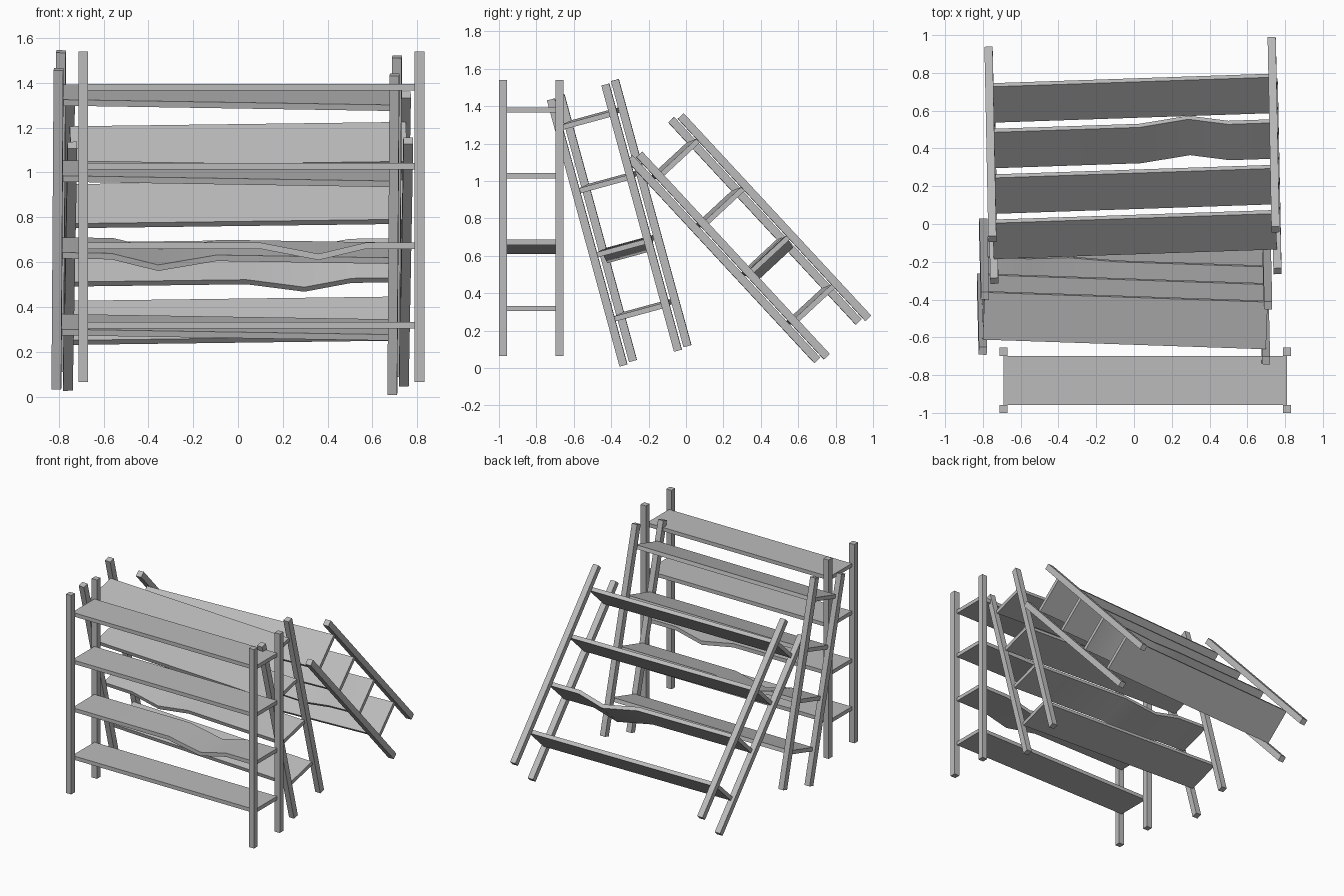
import bpy, bmesh
from mathutils import Vector, Matrix

if "Cube" in bpy.data.objects:
    bpy.data.objects.remove(bpy.data.objects["Cube"])

grey = bpy.data.materials.new("plain grey")
grey.use_nodes = True
colour = (0.5, 0.5, 0.5, 1)
grey.diffuse_color = colour
grey.node_tree.nodes["Principled BSDF"].inputs["Base Color"].default_value = colour

POST, HEIGHT = 0.043, 1.475
HALF_W, HALF_D = 0.75, 0.151
THICK = 0.028


def add_object(name, bm, frame):
    bmesh.ops.recalc_face_normals(bm, faces=bm.faces)
    mesh = bpy.data.meshes.new(name)
    bm.to_mesh(mesh)
    bm.free()
    mesh.materials.append(grey)
    obj = bpy.data.objects.new(name, mesh)
    obj.matrix_world = frame
    bpy.context.collection.objects.link(obj)
    return obj


def box(name, size, centre, frame):
    bm = bmesh.new()
    bmesh.ops.create_cube(bm, size=1)
    bmesh.ops.scale(bm, vec=size, verts=bm.verts)
    bmesh.ops.translate(bm, vec=centre, verts=bm.verts)
    return add_object(name, bm, frame)


def sagging_board(name, height, depth, frame):
    # Side profile of the cracked board, extruded across the depth
    line = [(-HALF_W, 0), (0.04, 0), (0.30, -0.05), (0.51, 0), (HALF_W, 0)]
    bm = bmesh.new()
    for (x0, z0), (x1, z1) in zip(line, line[1:]):
        low, high = height - THICK / 2, height + THICK / 2
        bm.faces.new([bm.verts.new((x, -depth / 2, z)) for x, z in
                      ((x0, z0 + low), (x1, z1 + low), (x1, z1 + high), (x0, z0 + high))])
    bmesh.ops.remove_doubles(bm, verts=bm.verts, dist=0.0001)
    grown = bmesh.ops.extrude_face_region(bm, geom=bm.faces[:])
    moved = [v for v in grown["geom"] if isinstance(v, bmesh.types.BMVert)]
    bmesh.ops.translate(bm, vec=(0, depth, 0), verts=moved)
    obj = add_object(name, bm, frame)
    bpy.ops.object.select_all(action="DESELECT")
    obj.select_set(True)
    bpy.context.view_layer.objects.active = obj
    bpy.ops.object.shade_smooth_by_angle(angle=0.5)


def rack(name, base, across, up, turned=False):
    # Square frame from the rack's width and height directions
    x = Vector(across).normalized()
    z = Vector(up)
    z = (z - x * z.dot(x)).normalized()
    if turned:
        x = -x
    frame = Matrix((x, z.cross(x), z)).transposed().to_4x4()
    frame.translation = base

    # Corner posts
    for side, sx in (("right", -1), ("left", 1)):
        for end, sy in (("front", -1), ("back", 1)):
            box(f"{name}_{end}_{side}_post", (POST, POST, HEIGHT),
                (sx * HALF_W, sy * HALF_D, HEIGHT / 2), frame)

    # Boards, the second one from the floor sags
    depth = 2 * HALF_D - POST
    for i, height in enumerate((0.253, 0.608, 0.963, 1.315)):
        board = f"{name}_board_{i + 1}"
        if i == 1:
            sagging_board(board, height, depth, frame)
        else:
            box(board, (2 * HALF_W, depth, THICK), (0, 0, height), frame)


rack("upright_rack", (0.06, -0.8275, 0.065), (1, 0, 0), (0, 0, 1))
rack("leaning_rack", (-0.055, -0.163, 0.065), (1, -0.034, -0.016), (0, -0.263, 0.965), True)
rack("fallen_rack", (-0.015, 0.838, 0.153), (1, 0.034, 0.013), (0, -0.68, 0.733))
